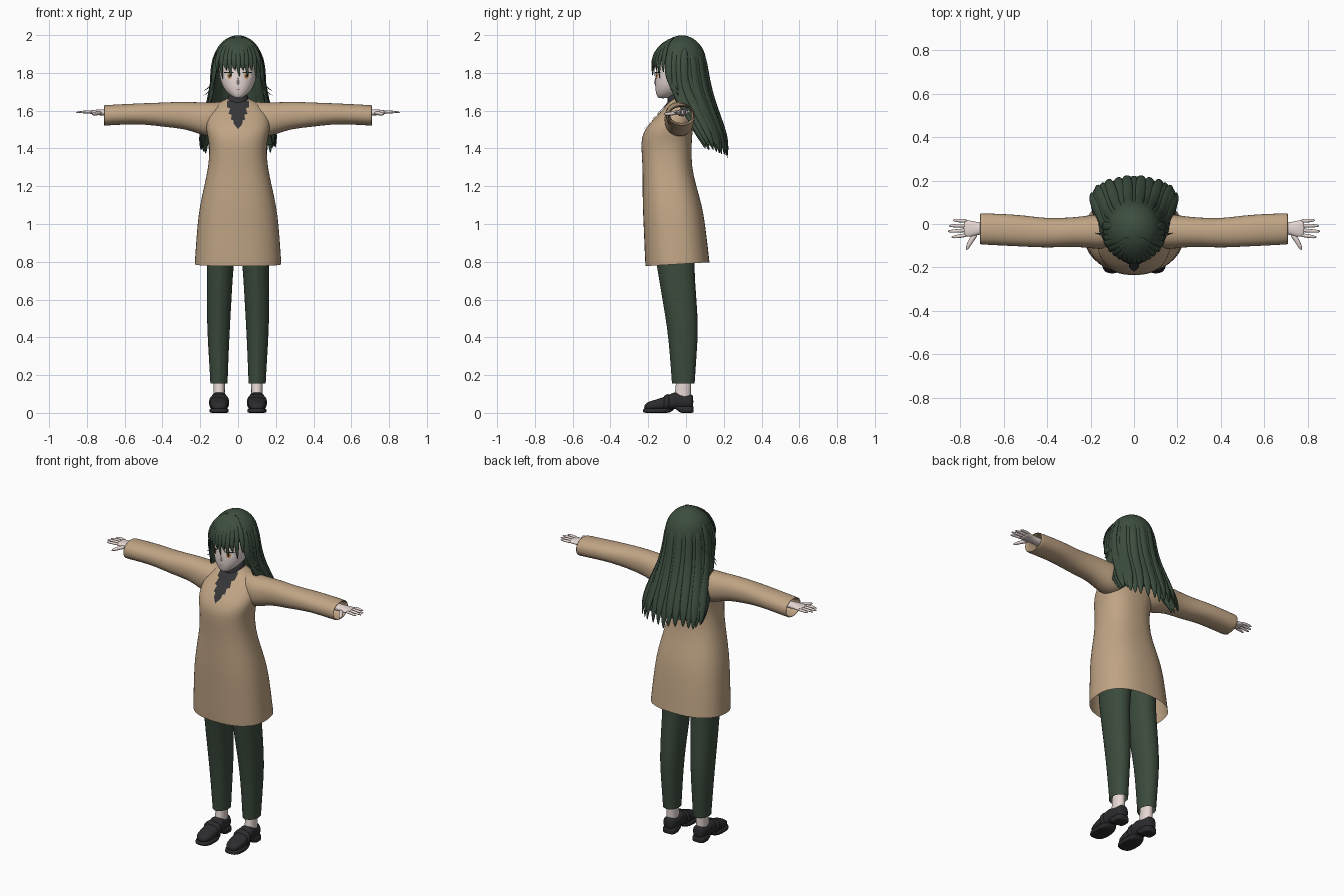
import bpy, bmesh, math, random
from mathutils import Vector

random.seed(4)
if "Cube" in bpy.data.objects:
    bpy.data.objects.remove(bpy.data.objects["Cube"], do_unlink=True)


def material(name, r, g, b):
    m = bpy.data.materials.new(name)
    m.use_nodes = True
    m.diffuse_color = (r, g, b, 1)
    m.node_tree.nodes["Principled BSDF"].inputs["Base Color"].default_value = (r, g, b, 1)
    return m


COAT = material("coat tan", .53, .375, .235)
HAIR = material("hair green", .046, .076, .05)
TROUSER = material("trouser green", .044, .07, .046)
SKIN = material("pale skin", .8, .69, .66)
SCARF = material("scarf charcoal", .036, .036, .04)
SHOE = material("shoe black", .025, .025, .028)
WHITE = material("eye white", .85, .82, .8)
IRIS = material("iris amber", .65, .3, .12)
LASH = material("lash dark", .02, .025, .02)
LIP = material("lip pink", .55, .28, .27)


def finish(name, bm, mat, mirror=False, smooth=1, target=None, offset=0):
    """Turn a bmesh into a smooth object with optional mirror and projection."""
    bmesh.ops.recalc_face_normals(bm, faces=bm.faces)
    mesh = bpy.data.meshes.new(name)
    bm.to_mesh(mesh)
    bm.free()
    mesh.materials.append(mat)
    for p in mesh.polygons:
        p.use_smooth = True
    ob = bpy.data.objects.new(name, mesh)
    bpy.context.scene.collection.objects.link(ob)
    if mirror:
        mod = ob.modifiers.new("mirror", 'MIRROR')
        mod.use_mirror_merge = False
    if smooth:
        mod = ob.modifiers.new("smooth", 'SUBSURF')
        mod.levels = mod.render_levels = smooth
    if target:
        mod = ob.modifiers.new("wrap", 'SHRINKWRAP')
        mod.target = target
        mod.wrap_method = 'PROJECT'
        mod.use_project_y = True
        mod.offset = offset
    return ob


def skin_rings(bm, rings, closed=True):
    for a, b in zip(rings, rings[1:]):
        for j in range(len(a) if closed else len(a) - 1):
            k = (j + 1) % len(a)
            bm.faces.new((a[j], a[k], b[k], b[j]))


def loft(name, axis, rings, mat, caps=(True, True), power=2.2, sides=24,
         ridge=0, tilt=None, **kw):
    """Rounded sections along an axis: (position, low a, high a, low b, high b)."""
    bm = bmesh.new()
    rows = []
    for i, (t, a0, a1, b0, b1) in enumerate(rings):
        row = []
        for j in range(sides):
            ang = math.tau * j / sides
            c, s = math.cos(ang), math.sin(ang)
            a = (a0 + a1) / 2 + (a1 - a0) / 2 * math.copysign(abs(c) ** (2 / power), c)
            b = (b0 + b1) / 2 + (b1 - b0) / 2 * math.copysign(abs(s) ** (2 / power), s)
            if j == sides * 3 // 4:
                b -= ridge
            co = {'x': (t, a, b), 'y': (a, t, b), 'z': (a, b, t)}[axis]
            if tilt and i < 2:
                co = (a, b, t + tilt * b)
            row.append(bm.verts.new(co))
        rows.append(row)
    skin_rings(bm, rows)
    for use, row in zip(caps, (rows[0], rows[-1])):
        if use:
            bm.faces.new(row)
    return finish(name, bm, mat, **kw)


def upright(profile):
    """Expand (z, half width, front, back) to full ring data."""
    return [(z, -w, w, f, b) for z, w, f, b in profile]


def lock(bm, points, width, taper, flat=.4, out=None):
    """Flattened tapering strand following points; also used for fingers."""
    pts = [Vector(p) for p in points]
    rows = []
    for i, p in enumerate(pts):
        along = (pts[min(i + 1, len(pts) - 1)] - pts[max(i - 1, 0)]).normalized()
        face = Vector(out) if out else Vector((p.x, p.y + .02, .02))
        side = along.cross(face).normalized()
        up = side.cross(along)
        w = width * taper[i]
        rows.append([bm.verts.new(p + side * w * math.cos(k * math.tau / 6)
                                  + up * w * flat * math.sin(k * math.tau / 6))
                     for k in range(6)])
    skin_rings(bm, rows)
    bm.faces.new(rows[0])
    bm.faces.new(rows[-1])


# Coat body and sleeves
coat = loft("coat_body", 'z', upright([
    (.79, .23, -.215, .125), (.81, .229, -.217, .123), (1, .216, -.225, .102),
    (1.1, .202, -.23, .085), (1.2, .18, -.23, .055), (1.3, .157, -.23, .03),
    (1.4, .15, -.237, .03), (1.46, .16, -.236, .032), (1.51, .172, -.213, .038),
    (1.56, .168, -.168, .046), (1.61, .15, -.12, .047), (1.645, .1, -.09, .035),
    (1.665, .055, -.075, .02)]), COAT, caps=(False, False), power=2.4, sides=32, tilt=.06)
loft("sleeves", 'x', [
    (.04, -.07, .04, 1.5, 1.648), (.12, -.115, .045, 1.46, 1.646),
    (.18, -.115, .045, 1.465, 1.644), (.24, -.107, .035, 1.49, 1.646),
    (.3, -.105, .03, 1.505, 1.648), (.4, -.11, .025, 1.515, 1.643),
    (.5, -.105, .04, 1.528, 1.64), (.6, -.1, .047, 1.527, 1.635),
    (.705, -.095, .05, 1.52, 1.63), (.712, -.093, .048, 1.522, 1.628),
    (.705, -.086, .041, 1.529, 1.621), (.64, -.084, .039, 1.535, 1.62)],
    COAT, caps=(False, False), mirror=True)

# Hands
loft("palms", 'x', [(.62, -.05, .01, 1.565, 1.61), (.71, -.045, .005, 1.572, 1.608),
                    (.745, -.06, .015, 1.577, 1.606), (.775, -.06, .02, 1.58, 1.603),
                    (.785, -.056, .017, 1.584, 1.6)], SKIN, mirror=True, sides=16)
bm = bmesh.new()
for y, tip in ((.014, .835), (-.007, .853), (-.028, .858), (-.05, .842)):
    lock(bm, [(.765, y, 1.592), (.8, y * 1.1, 1.594), (tip - .012, y * 1.2, 1.592),
              (tip, y * 1.2, 1.59)], .0105, (1, 1, .8, .3), .85, (0, 0, 1))
lock(bm, [(.725, -.04, 1.588), (.75, -.075, 1.585), (.766, -.105, 1.582), (.771, -.12, 1.58)],
     .014, (1.1, 1, .8, .3), .85, (0, 0, 1))
finish("fingers", bm, SKIN, mirror=True)

# Trousers, ankles
loft("trouser_legs", 'z', [
    (.155, .055, .147, -.07, .046), (.165, .055, .147, -.07, .047), (.3, .05, .155, -.08, .056),
    (.45, .043, .164, -.094, .066), (.6, .034, .166, -.12, .056), (.79, .024, .165, -.152, .042),
    (.9, .005, .165, -.17, .05), (1.02, 0, .15, -.17, .05)],
    TROUSER, caps=(False, True), mirror=True, ridge=.008)
loft("ankles", 'z', [(.05, .065, .135, -.07, .03), (.1, .07, .13, -.062, .026),
                     (.14, .069, .131, -.054, .028), (.2, .066, .134, -.055, .032)],
     SKIN, mirror=True, sides=16)

# Loafers: upper, sole, heel and strap
loft("shoe_uppers", 'y', [
    (-.222, .08, .12, .02, .04), (-.205, .06, .14, .016, .058), (-.16, .051, .149, .014, .07),
    (-.1, .052, .148, .016, .09), (-.055, .056, .144, .02, .116), (-.04, .058, .142, .022, .1),
    (.01, .062, .138, .024, .093), (.03, .066, .134, .024, .1), (.039, .08, .12, .03, .09)],
    SHOE, power=2.6, mirror=True)
loft("shoe_soles", 'z', [(0, .051, .149, -.226, -.085), (.003, .049, .151, -.228, -.083),
                         (.02, .049, .151, -.228, -.06), (.024, .051, .149, -.226, -.06)],
     SHOE, power=2.8, mirror=True)
loft("shoe_heels", 'z', [(0, .062, .138, -.03, .038), (.003, .06, .14, -.032, .04),
                         (.03, .059, .141, -.07, .042), (.036, .061, .139, -.07, .04)],
     SHOE, power=3.5, mirror=True)
loft("shoe_straps", 'y', [(-.118, .049, .151, .014, .088), (-.114, .046, .154, .012, .093),
                          (-.092, .047, .153, .013, .102), (-.088, .05, .15, .016, .098)],
     SHOE, power=2.6, mirror=True)

# High collar and ragged scarf drape
loft("collar", 'z', upright([(1.6, .06, -.1, .03), (1.64, .062, -.1, .03),
                             (1.67, .055, -.098, .025), (1.7, .045, -.09, .02)]), SCARF)
bm = bmesh.new()
rows = []
for z, w in ((1.645, .058), (1.61, .057), (1.605, .042), (1.575, .05), (1.57, .033),
             (1.545, .038), (1.54, .024), (1.52, .022), (1.5, .003)):
    rows.append([bm.verts.new((w * k / 3, -.4, z + .008 * abs(k) / 3)) for k in range(-3, 4)])
skin_rings(bm, rows, closed=False)
finish("scarf_drape", bm, SCARF, smooth=0, target=coat, offset=.007)

# Head and face
head = loft("head", 'z', upright([
    (1.665, .014, -.146, -.1), (1.677, .038, -.154, -.06), (1.705, .07, -.162, -.01),
    (1.75, .092, -.165, .04), (1.8, .1, -.16, .07), (1.86, .104, -.16, .08),
    (1.92, .088, -.13, .065), (1.955, .05, -.09, .03)]), SKIN, sides=32)
loft("nose", 'z', upright([(1.737, .004, -.163, -.14), (1.743, .009, -.172, -.14),
                           (1.755, .006, -.169, -.14), (1.785, .003, -.162, -.14)]), SKIN, sides=8)


def face_plate(name, x, z, w, h, mat, offset, mirror=True):
    bm = bmesh.new()
    mid = bm.verts.new((x, -.4, z))
    rim = [bm.verts.new((x + w * math.cos(k * math.tau / 16), -.4,
                         z + h * math.sin(k * math.tau / 16))) for k in range(16)]
    for k in range(16):
        bm.faces.new((mid, rim[k - 1], rim[k]))
    finish(name, bm, mat, mirror=mirror, smooth=0, target=head, offset=offset)


face_plate("eye_whites", .047, 1.784, .024, .017, WHITE, .003)
face_plate("irises", .045, 1.784, .013, .017, IRIS, .005)
face_plate("pupils", .045, 1.784, .005, .008, LASH, .006)
face_plate("upper_lashes", .048, 1.802, .027, .004, LASH, .007)
face_plate("brows", .047, 1.83, .024, .003, LASH, .004)
face_plate("mouth", 0, 1.712, .013, .002, LIP, .003, mirror=False)

# Hair cap over the crown, open below at the brow
loft("hair_cap", 'z', upright([
    (1.86, .126, -.165, .108), (1.9, .124, -.163, .103), (1.94, .107, -.14, .084),
    (1.97, .08, -.107, .057), (1.99, .047, -.07, .025), (1.999, .015, -.035, -.005)]),
    HAIR, caps=(False, True), power=2, sides=32)

# Long back hair: an inner sheet with layered locks over it
fall = [(1.95, .085, -.025, .064), (1.88, .126, -.03, .105), (1.8, .132, -.03, .114),
        (1.7, .145, -.02, .133), (1.6, .163, .03, .163), (1.5, .185, .08, .2),
        (1.42, .2, .115, .222), (1.35, .2, .135, .222)]


def fall_point(row, angle, scale=1.0, drop=0.0):
    z, w, mid, back = row
    return (w * scale * math.sin(angle), mid + (back - mid) * scale * math.cos(angle), z + drop)


bm = bmesh.new()
rows = [[bm.verts.new(fall_point(r, math.radians(a), .93)) for a in range(-105, 106, 15)]
        for r in fall[1:-1]]
skin_rings(bm, rows, closed=False)
finish("hair_back_sheet", bm, HAIR)
bm = bmesh.new()
for k in range(-9, 10):
    ang = math.radians(k * 12)
    lift = .05 * abs(k) / 9 + random.uniform(-.012, .015)
    pts = [fall_point(r, ang + .04 * math.sin(k * 5) * i / 7, .96 + .03 * (k % 2), lift * i / 7)
           for i, r in enumerate(fall)]
    lock(bm, pts, .031, (.4, .75, .85, .9, .95, .95, .75, .12), .42)
finish("hair_back_locks", bm, HAIR)

# Fringe
bm = bmesh.new()
for k in range(-5, 6):
    x = k * .0215
    tip = 1.775 + .035 * (k % 2) - .012 * (abs(k) > 3)
    y = -.178 + x * x * 5
    lock(bm, [(x * .25, -.06, 1.99), (x * .65, -.125 + x * x * 2, 1.958), (x, y + .006, 1.9),
              (x * 1.08, y - .004, 1.84), (x * 1.02 + .008, y + .002, tip)],
         .019, (.5, .9, 1, .8, .08), .4)
finish("hair_fringe", bm, HAIR)

# Side locks beside the cheeks and flicked wisps
bm = bmesh.new()
for y, low in ((-.095, 1.7), (-.07, 1.64), (-.04, 1.6), (-.01, 1.57)):
    x = .117 + (y + .095) * .15
    lock(bm, [(x - .03, y * .8, 1.94), (x, y, 1.88), (x + .012, y, 1.79),
              (x + .014, y + .01, low + .06), (x + .022, y + .02, low)],
         .026, (.5, 1, .95, .7, .08), .4)
for z in (1.68, 1.705):
    lock(bm, [(.12, -.05, 1.82), (.134, -.052, 1.75), (.152, -.048, z + .015), (.185, -.04, z)],
         .01, (.8, 1, .7, .08), .5)
finish("hair_side_locks", bm, HAIR, mirror=True)
